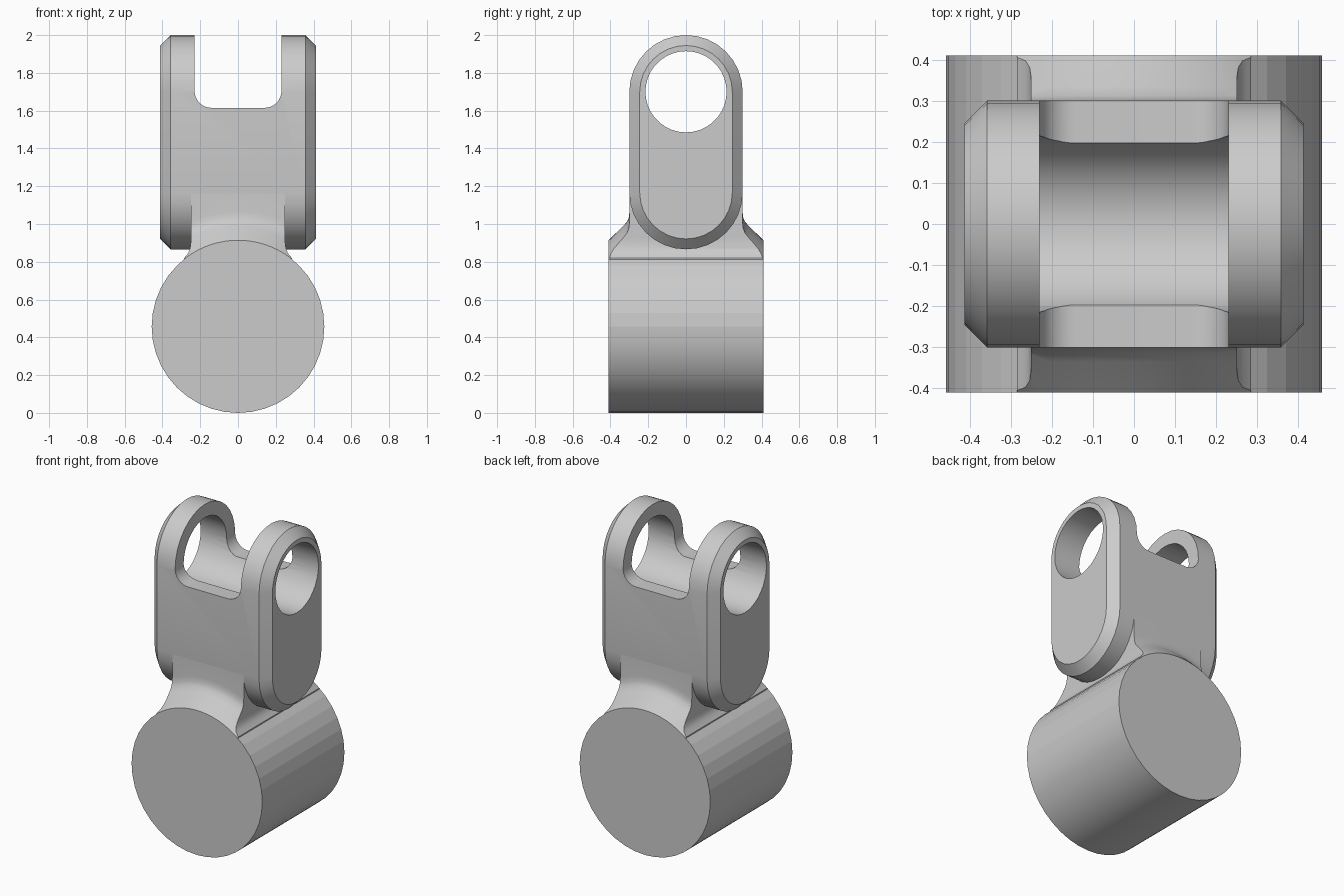
import bpy, bmesh
from math import pi, sin, cos, radians

if "Cube" in bpy.data.objects:
    bpy.data.objects.remove(bpy.data.objects["Cube"])

grey = bpy.data.materials.new("plain_grey")
grey.use_nodes = True
colour = (0.6, 0.6, 0.6, 1)
grey.diffuse_color = colour
grey.node_tree.nodes["Principled BSDF"].inputs["Base Color"].default_value = colour


def arc(cu, cv, r, start, end, steps):
    """Points on an arc, angles in degrees."""
    angles = [radians(start + (end - start) * i / steps) for i in range(steps + 1)]
    return [(cu + r * cos(a), cv + r * sin(a)) for a in angles]


def loft(name, rings):
    """Closed solid through matching rings of 3D points."""
    bm = bmesh.new()
    loops = [[bm.verts.new(p) for p in ring] for ring in rings]
    n = len(loops[0])
    for a, b in zip(loops, loops[1:]):
        for i in range(n):
            j = (i + 1) % n
            bm.faces.new((a[i], a[j], b[j], b[i]))
    bm.faces.new(loops[0])
    bm.faces.new(loops[-1])
    bmesh.ops.recalc_face_normals(bm, faces=bm.faces)
    mesh = bpy.data.meshes.new(name)
    bm.to_mesh(mesh)
    bm.free()
    mesh.materials.append(grey)
    obj = bpy.data.objects.new(name, mesh)
    bpy.context.collection.objects.link(obj)
    return obj


def along_y(profile, y):
    return [(x, y, z) for x, z in profile]


def along_x(profile, x):
    return [(x, y, z) for y, z in profile]


def boolean(target, cutter, operation):
    mod = target.modifiers.new(operation.lower(), "BOOLEAN")
    mod.operation = operation
    mod.solver = "EXACT"
    mod.object = cutter
    bpy.context.view_layer.objects.active = target
    bpy.ops.object.modifier_apply(modifier=mod.name)
    bpy.data.objects.remove(cutter)


def smooth(obj, angle):
    bpy.ops.object.select_all(action="DESELECT")
    obj.select_set(True)
    bpy.context.view_layer.objects.active = obj
    bpy.ops.object.shade_smooth_by_angle(angle=radians(angle))


# Barrel: horizontal cylinder at the base
BARREL_Z, BARREL_R, BARREL_Y = 0.457, 0.457, 0.41
circle = arc(0, BARREL_Z, BARREL_R, 0, 360, 40)[:-1]
barrel = loft("barrel", [along_y(circle, y) for y in (-BARREL_Y, BARREL_Y)])
smooth(barrel, 30)
for face in barrel.data.polygons:
    if face.normal.z > 0.05:
        face.use_smooth = False

# Fork body: chamfered slab with rounded ends
def stadium(r):
    return arc(0, 1.70, r, 0, 180, 16) + arc(0, 1.166, r, 180, 360, 16)

fork = loft("fork_body", [along_x(stadium(r), x) for x, r in
            ((-0.412, 0.245), (-0.357, 0.30), (0.357, 0.30), (0.412, 0.245))])

# Pin hole through both ears
hole = arc(0, 1.70, 0.215, 0, 360, 36)[:-1]
boolean(fork, loft("hole_cutter", [along_x(hole, x) for x in (-0.6, 0.6)]), "DIFFERENCE")

# Slot between the ears, with rounded lower corners
slot = ([(0.23, 2.2), (-0.23, 2.2)] + arc(-0.14, 1.705, 0.09, 180, 270, 8)
        + arc(0.14, 1.705, 0.09, 270, 360, 8))
boolean(fork, loft("slot_cutter", [along_y(slot, y) for y in (-0.6, 0.6)]), "DIFFERENCE")
smooth(fork, 30)

# Neck: sloped collar around the barrel, trimmed to a flared web
half = [(0.41, 0.457), (0.335, 0.53), (0.312, 0.555), (0.302, 0.58), (0.2995, 0.61), (0.2995, 0.76)]
collar = [(-y, r) for y, r in half] + half[::-1]
neck = loft("neck", [along_y(arc(0, BARREL_Z, r, 0, 360, 80)[:-1], y) for y, r in collar])
side = [(0.25, 1.25), (0.25, 0.90), (0.254, 0.87), (0.264, 0.845), (0.285, 0.82), (0.285, 0.60)]
web = side + [(-x, z) for x, z in side[::-1]]
boolean(neck, loft("web_cutter", [along_y(web, y) for y in (-0.6, 0.6)]), "INTERSECT")
smooth(neck, 30)
